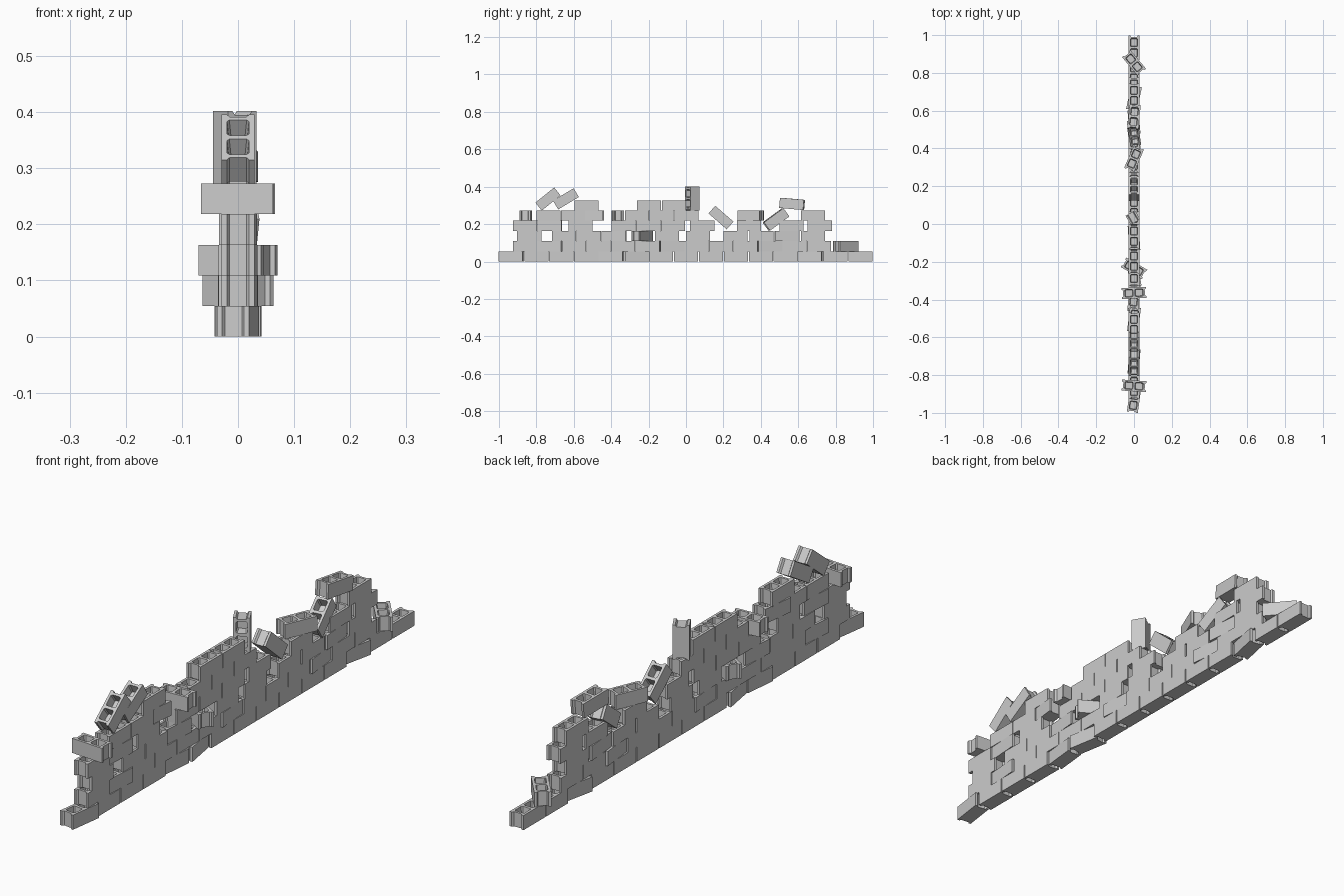
import bpy, bmesh
from math import radians
from mathutils import Matrix

if "Cube" in bpy.data.objects:
    bpy.data.objects.remove(bpy.data.objects["Cube"])

L, W, H = 0.129, 0.058, 0.0545     # block length (y), width (x), height (z)
PITCH = 2 / 15


def make_block_mesh():
    """Hollow block: concave ends and two tapered cells open at the top."""
    bm = bmesh.new()
    hx, hy, d = W / 2, L / 2, 0.007
    end = [(hx, hy), (hx - 0.009, hy), (hx - 0.014, hy - d),
           (-hx + 0.014, hy - d), (-hx + 0.009, hy), (-hx, hy)]
    outline = end + [(-x, -y) for x, y in end]

    def ring(pts, z):
        return [bm.verts.new((x, y, z)) for x, y in pts]

    def walls(a, b):
        for i in range(len(a)):
            j = (i + 1) % len(a)
            bm.faces.new((a[i], a[j], b[j], b[i]))

    bottom, top = ring(outline, -H / 2), ring(outline, H / 2)
    bm.faces.new(bottom[::-1])
    walls(bottom, top)
    loops = [top]
    # cells with chamfered corners
    for cy in (-0.027, 0.027):
        def cell(w, l, c):
            return [(w, cy - l + c), (w, cy + l - c), (w - c, cy + l), (-w + c, cy + l),
                    (-w, cy + l - c), (-w, cy - l + c), (-w + c, cy - l), (w - c, cy - l)]
        rim = ring(cell(0.0195, 0.0215, 0.004), H / 2)
        floor = ring(cell(0.0165, 0.0185, 0.004), -H / 2 + 0.02)
        walls(rim, floor)
        bm.faces.new(floor)
        loops.append(rim)
    # top face around the cells
    edges = [bm.edges.get((r[i], r[(i + 1) % len(r)])) for r in loops for i in range(len(r))]
    bmesh.ops.triangle_fill(bm, edges=edges, use_beauty=True, use_dissolve=False)
    bmesh.ops.recalc_face_normals(bm, faces=bm.faces)
    me = bpy.data.meshes.new("hollow_block")
    bm.to_mesh(me)
    bm.free()
    return me


mesh = make_block_mesh()


def place(name, y, z, yaw=0, tilt=0, x=0):
    ob = bpy.data.objects.new(name, mesh)
    ob.matrix_world = (Matrix.Translation((x, y, z))
                       @ Matrix.Rotation(radians(yaw), 4, 'Z')
                       @ Matrix.Rotation(radians(tilt), 4, 'X'))
    bpy.context.collection.objects.link(ob)


def course(level, blocks):
    for b in blocks:
        y, yaw = b if isinstance(b, tuple) else (b, 0)
        place(f"course_{level + 1}_block", y, H * (level + 0.5), yaw)


# bottom course: full row with a few blocks knocked askew
askew = {0: -8, 4: -6, 5: 10, 12: -12}
course(0, [(-1 + PITCH * (k + 0.5), askew.get(k, 0)) for k in range(15)])

# second course: half-bond row ending in a turned block
askew = {1: -5, 6: 4, 10: 6}
course(1, [(-0.86 + 0.131 * k, askew.get(k, 0)) for k in range(13)] + [(0.853, 40)])

# broken upper courses
course(2, [-0.838, -0.653, -0.52, (-0.385, -5), (-0.235, 60), -0.102, 0.065,
           0.265, 0.403, (0.54, 5), 0.68])
course(3, [-0.861, (-0.728, -4), -0.565, -0.335, -0.202, -0.069, 0.087,
           0.337, 0.565, 0.715])
course(4, [(-0.857, 86), -0.735, -0.604, (-0.505, -7), (-0.365, 93),
           -0.262, -0.13, 0.003, (0.345, -23), 0.68])
course(5, [-0.532, -0.197, -0.065])

# block standing on end
place("upright_block", 0.034, 5 * H + L / 2, 30, 90, -0.006)

# toppled blocks leaning on the wall
for y, z, tilt, yaw in [(-0.738, 0.334, 39, 0), (-0.642, 0.335, 31, 0), (0.187, 0.235, -41, 0),
                        (0.481, 0.225, 36, 8), (0.567, 0.308, -5, -6)]:
    place("leaning_block", y, z, yaw, tilt)
